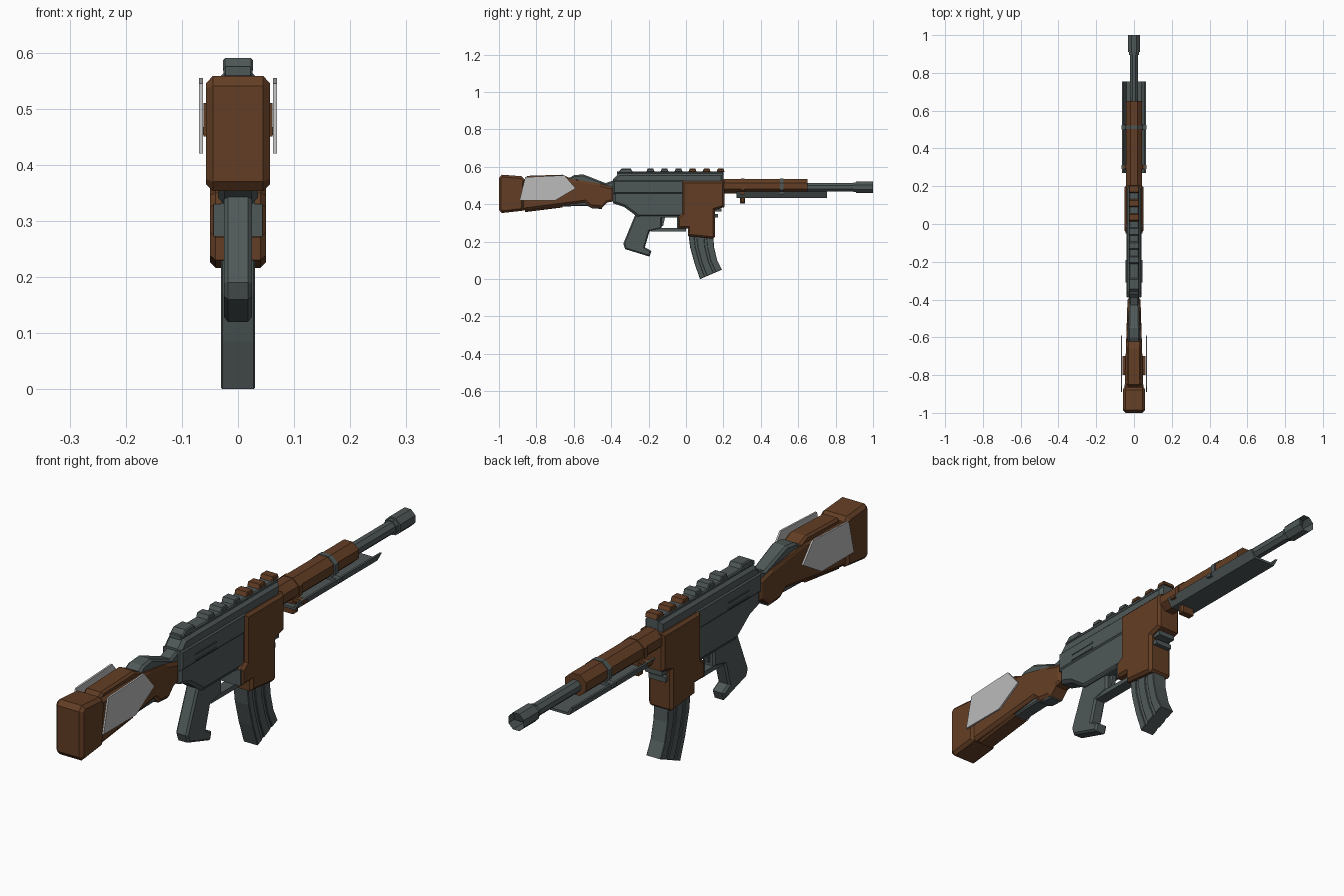
import bpy, bmesh, math
from mathutils import Matrix

cube = bpy.data.objects.get("Cube")
if cube:
    bpy.data.objects.remove(cube, do_unlink=True)


def material(name, rgb):
    m = bpy.data.materials.new(name)
    m.use_nodes = True
    m.diffuse_color = (*rgb, 1)
    m.node_tree.nodes["Principled BSDF"].inputs["Base Color"].default_value = (*rgb, 1)
    return m


WOOD = material("brown wood", (0.125, 0.048, 0.018))
METAL = material("dark metal", (0.078, 0.097, 0.097))
PLATE = material("light grey", (0.50, 0.50, 0.50))


def finish(name, bm, mat):
    bmesh.ops.recalc_face_normals(bm, faces=bm.faces)
    me = bpy.data.meshes.new(name)
    bm.to_mesh(me)
    bm.free()
    me.materials.append(mat)
    ob = bpy.data.objects.new(name, me)
    bpy.context.collection.objects.link(ob)
    return ob


def side_prism(name, profile, half, mat, chamfer=0, taper=None, x=0):
    """Extrude a (y, z) outline across x, chamfer its rims, optionally taper along y."""
    bm = bmesh.new()
    face = bm.faces.new([bm.verts.new((-half, y, z)) for y, z in profile])
    ext = bmesh.ops.extrude_face_region(bm, geom=[face], use_keep_orig=True)
    for v in ext["geom"]:
        if isinstance(v, bmesh.types.BMVert):
            v.co.x = half
    if chamfer:
        rims = [e for e in bm.edges if abs(e.verts[0].co.x - e.verts[1].co.x) < 1e-6]
        bmesh.ops.bevel(bm, geom=rims, offset=chamfer, segments=1, profile=0.5, affect='EDGES')
    for v in bm.verts:
        if taper:
            y0, s0, y1, s1 = taper
            v.co.x *= s0 + (s1 - s0) * (v.co.y - y0) / (y1 - y0)
        v.co.x += x
    return finish(name, bm, mat)


def box(name, y0, y1, z0, z1, half, mat, chamfer=0, x=0):
    return side_prism(name, [(y0, z0), (y1, z0), (y1, z1), (y0, z1)], half, mat, chamfer, x=x)


def tube(name, y0, y1, z, r, mat, sides=8, wide=1.0, bore=0):
    """Faceted cylinder along y, with an optional bore in its far end."""
    bm = bmesh.new()
    bmesh.ops.create_cone(bm, cap_ends=True, segments=sides, radius1=r, radius2=r, depth=y1 - y0)
    bm.transform(Matrix.Rotation(math.pi / sides, 4, 'Z'))
    bm.transform(Matrix.Translation((0, (y0 + y1) / 2, z)) @ Matrix.Diagonal((wide, 1, 1, 1))
                 @ Matrix.Rotation(-math.pi / 2, 4, 'X'))
    if bore:
        bm.faces.ensure_lookup_table()
        end = max(bm.faces, key=lambda f: f.calc_center_median().y)
        bmesh.ops.inset_region(bm, faces=[end], thickness=r - bore)
        for v in end.verts:
            v.co.y -= 0.05
    return finish(name, bm, mat)


# Stock: wide butt, tapering body, cheek rest and wrist
side_prism("butt", [(-1, .37), (-.985, .353), (-.87, .366), (-.86, .53), (-.88, .55), (-.985, .558), (-1, .54)],
           .057, WOOD, .012)
side_prism("stock_body", [(-.88, .366), (-.54, .41), (-.51, .385), (-.45, .38), (-.42, .41), (-.39, .415),
                          (-.39, .49), (-.46, .51), (-.58, .53), (-.65, .54), (-.88, .535)],
           .05, WOOD, .012, taper=(-.88, 1, -.39, .68))
side_prism("cheek_rest", [(-.87, .52), (-.62, .52), (-.62, .54), (-.66, .558), (-.85, .552)],
           .036, WOOD, .008)
side_prism("stock_tang", [(-.65, .525), (-.59, .525), (-.46, .495), (-.38, .47), (-.38, .53), (-.43, .513),
                          (-.55, .56), (-.6, .555)], .031, METAL, .008, taper=(-.65, 1.1, -.38, .8))
side_prism("stock_underside", [(-.66, .388), (-.53, .392), (-.5, .378), (-.45, .375), (-.45, .4),
                               (-.54, .42), (-.66, .4)], .028, METAL, .005)
side_prism("stock_lower_strip", [(-.86, .358), (-.66, .383), (-.66, .41), (-.86, .385)], .034, WOOD, .006)

# Side plates on the stock
for side, x in (("left", .066), ("right", -.066)):
    side_prism("stock_plate_" + side, [(-.89, .42), (-.7, .42), (-.59, .485), (-.65, .555), (-.86, .545)],
               .0035, PLATE, x=x)
    box("plate_mount_" + side, -.8, -.7, .45, .51, .012, WOOD, x=x * .75)

# Receiver
side_prism("receiver", [(-.39, .405), (-.33, .385), (-.255, .33), (.02, .33), (.02, .48), (.2, .48), (.2, .565),
                        (-.36, .565), (-.39, .535)], .036, METAL, .012)
box("receiver_ridge", -.39, .0, .455, .53, .041, METAL, .007)
box("receiver_belly", -.25, .0, .33, .37, .03, METAL)
for x in (-.041, .041):
    for z in (.466, .488):
        box("receiver_slot", -.31, -.19, z, z + .005, .003, METAL, x=x)

# Top rail with teeth
box("rail", -.37, .2, .56, .575, .026, METAL, .004)
side_prism("rear_sight", [(-.37, .565), (-.28, .565), (-.295, .59), (-.345, .59)], .027, METAL, .004)
for i in range(6):
    y = -.19 + i * .075
    side_prism("rail_tooth", [(y - .022, .573), (y + .022, .573), (y + .015, .59), (y - .015, .59)],
               .026, METAL if i < 3 else WOOD, .003)

# Magazine well
side_prism("magazine_well", [(-.02, .525), (.205, .525), (.205, .385), (.155, .37), (.155, .225), (.145, .216),
                             (.01, .23), (.01, .27), (-.045, .27), (-.045, .33), (-.02, .35)],
           .05, WOOD, .01)
box("well_back_plate", -.049, -.03, .272, .33, .044, METAL)
for z in (.33, .36):
    box("well_front_step", .14, .172 + (z - .33) * .6, z, z + .018, .035, METAL)

# Curved magazine with raised ribs
back = [(.012, .25), (.022, .17), (.045, .085), (.075, 0)]
front = [(.145, .25), (.15, .17), (.167, .1), (.192, .05)]


def rib(a, b):
    def mix(t):
        return [(p[0] + (q[0] - p[0]) * t, p[1] + (q[1] - p[1]) * t) for p, q in zip(back, front)]
    return mix(a) + mix(b)[::-1]


side_prism("magazine", back + front[::-1], .026, METAL)
for a, b in ((0, .22), (.32, .62), (.72, 1)):
    side_prism("magazine_rib", rib(a, b), .03, METAL, .002)

# Grip, trigger and guard
side_prism("grip", [(-.265, .36), (-.335, .19), (-.325, .16), (-.195, .12), (-.185, .15), (-.22, .17),
                    (-.195, .255), (-.13, .27), (-.13, .34)], .025, METAL, .007)
box("trigger_guard", -.19, -.0, .255, .272, .022, METAL)
side_prism("trigger", [(-.135, .34), (-.11, .34), (-.122, .285), (-.135, .28)], .008, METAL)

# Barrel and muzzle
tube("barrel", .2, .92, .491, .024, METAL)
tube("muzzle_collar", .895, .915, .491, .028, METAL)
tube("muzzle", .91, 1, .491, .034, METAL, bore=.018)

# Hand guard, bands and lower tray
tube("hand_guard", .19, .65, .497, .042, WOOD, wide=1.1)
tube("front_band", .502, .522, .495, .046, METAL, wide=1.12)
tube("rear_band", .294, .312, .495, .046, WOOD, wide=1.12)
box("rear_band_foot", .29, .315, .405, .46, .03, WOOD, .006)
for y, mat in ((.512, METAL), (.302, WOOD)):
    box("band_flange", y - .011, y + .011, .453, .465, .067, mat)

section = [(-.064, .467), (-.046, .434), (.046, .434), (.064, .467), (.056, .467), (.041, .443),
           (-.041, .443), (-.056, .467)]
bm = bmesh.new()
near, far = ([bm.verts.new((x, y, z)) for x, z in section] for y in (.27, .755))
n = len(section)
for i in range(n):
    j = (i + 1) % n
    bm.faces.new((near[i], near[j], far[j], far[i]))
bm.faces.new(near)
bm.faces.new(far)
finish("lower_tray", bm, METAL)
